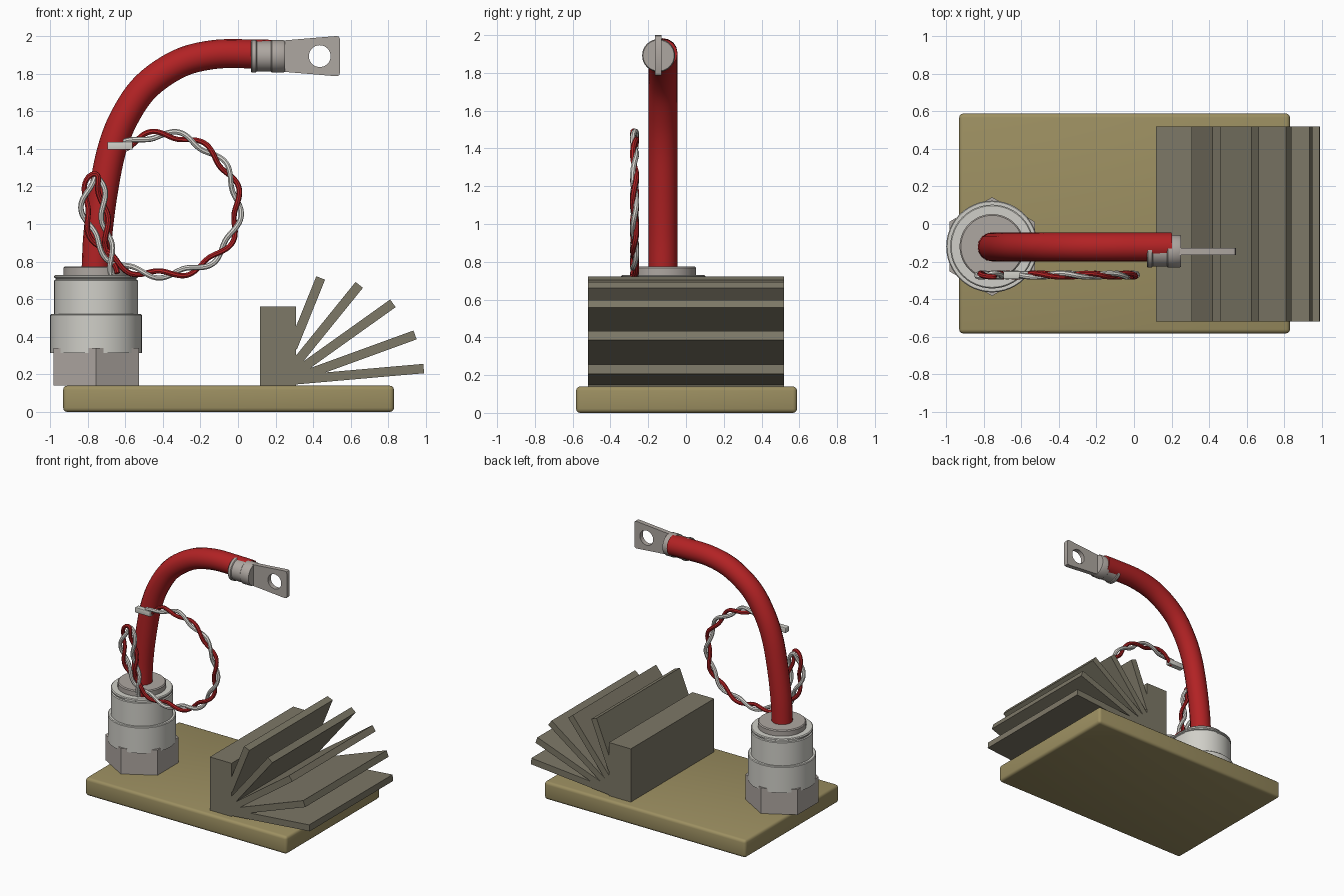
import bpy, bmesh
from math import sin, cos, pi, radians
from mathutils import Vector

cube = bpy.data.objects.get("Cube")
if cube:
    bpy.data.objects.remove(cube, do_unlink=True)


def material(name, rgb):
    lin = [((c / 255 + 0.055) / 1.055) ** 2.4 for c in rgb] + [1.0]
    m = bpy.data.materials.new(name)
    m.use_nodes = True
    m.diffuse_color = lin
    m.node_tree.nodes["Principled BSDF"].inputs["Base Color"].default_value = lin
    return m


RED = material("red insulation", (178, 34, 36))
WHITE = material("white insulation", (222, 220, 214))
LIGHT = material("light ceramic grey", (208, 207, 200))
METAL = material("metal grey", (174, 167, 161))
OLIVE = material("olive board", (156, 143, 97))
FIN = material("dark fin grey", (125, 120, 103))


def activate(ob):
    bpy.ops.object.select_all(action='DESELECT')
    ob.select_set(True)
    bpy.context.view_layer.objects.active = ob


def finish(ob, mat, smooth=True):
    if not ob.data.materials:
        ob.data.materials.append(mat)
    activate(ob)
    if ob.type == 'CURVE':
        bpy.ops.object.convert(target='MESH')
    if smooth:
        bpy.ops.object.shade_smooth_by_angle(angle=radians(35))
    return bpy.context.object


def add(name, data):
    ob = bpy.data.objects.new(name, data)
    bpy.context.collection.objects.link(ob)
    return ob


def mesh_from(name, bm):
    bmesh.ops.recalc_face_normals(bm, faces=bm.faces)
    me = bpy.data.meshes.new(name)
    bm.to_mesh(me)
    bm.free()
    return add(name, me)


def box(name, centre, size, mat, bevel=0, tilt=0):
    bm = bmesh.new()
    bmesh.ops.create_cube(bm, size=1)
    bmesh.ops.scale(bm, vec=size, verts=bm.verts)
    if bevel:
        bmesh.ops.bevel(bm, geom=bm.edges[:], offset=bevel, segments=3,
                        profile=0.5, affect='EDGES')
    ob = mesh_from(name, bm)
    ob.location = centre
    ob.rotation_euler.y = -tilt
    return finish(ob, mat, smooth=bool(bevel))


def lathe(name, profile, mat, centre, sides=48, along_x=False):
    """Closed solid of revolution from (radius, height) pairs."""
    bm = bmesh.new()
    rings = []
    for r, h in profile:
        angles = [pi / 2 + 2 * pi * i / sides for i in range(sides)]
        rings.append([bm.verts.new((r * cos(a), r * sin(a), h)) for a in angles])
    for a, b in zip(rings, rings[1:]):
        for i in range(sides):
            j = (i + 1) % sides
            bm.faces.new((a[i], a[j], b[j], b[i]))
    bm.faces.new(rings[0])
    bm.faces.new(rings[-1])
    ob = mesh_from(name, bm)
    ob.location = centre
    if along_x:
        ob.rotation_euler.y = pi / 2
    return finish(ob, mat)


def spline_points(ctrl, steps=12):
    """Smooth path through the control points."""
    p = [Vector(c) for c in ctrl]
    p = [2 * p[0] - p[1]] + p + [2 * p[-1] - p[-2]]
    out = []
    for a, b, c, d in zip(p, p[1:], p[2:], p[3:]):
        for k in range(steps):
            t = k / steps
            out.append(0.5 * (2 * b + (c - a) * t + (2 * a - 5 * b + 4 * c - d) * t ** 2
                              + (3 * b - a - 3 * c + d) * t ** 3))
    return out + [p[-2]]


def tube(name, pts, radius, mat, detail):
    cu = bpy.data.curves.new(name, 'CURVE')
    cu.dimensions = '3D'
    cu.bevel_depth = radius
    cu.bevel_resolution = detail
    cu.use_fill_caps = True
    sp = cu.splines.new('POLY')
    sp.points.add(len(pts) - 1)
    for q, v in zip(sp.points, pts):
        q.co = (*v, 1)
    return finish(add(name, cu), mat)


# Board
box("base_board", (-0.05, 0.003, 0.07), (1.76, 1.17, 0.14), OLIVE, bevel=0.022)

# Heat sink: block and fanned fins (tip x, tip z, angle, length)
box("heat_sink_block", (0.213, 0, 0.35), (0.19, 1.04, 0.42), FIN)
fins = [(0.988, 0.231, 5, 0.70), (0.942, 0.41, 20, 0.70), (0.824, 0.578, 35.5, 0.66),
        (0.645, 0.676, 51, 0.58), (0.44, 0.713, 68, 0.40)]
for i, (x, z, deg, length) in enumerate(fins):
    a = radians(deg)
    box(f"heat_sink_fin_{i + 1}", (x - cos(a) * length / 2, 0, z - sin(a) * length / 2),
        (length, 1.04, 0.05), FIN, tilt=a)

# Stud housing: hex nut, stepped body, top boss
axis = (-0.755, -0.12, 0)
lathe("hex_nut", [(0.263, 0.14), (0.263, 0.34)], METAL, axis, sides=6)
lathe("housing_body", [(0.244, 0.315), (0.244, 0.515), (0.239, 0.52), (0.223, 0.52),
                       (0.223, 0.70), (0.215, 0.704), (0.215, 0.711), (0.223, 0.715),
                       (0.223, 0.724), (0.217, 0.73)], LIGHT, axis)
lathe("housing_boss", [(0.173, 0.72), (0.173, 0.768), (0.166, 0.775)], METAL, axis)

# Main cable
cable = [(-0.755, 0.76), (-0.745, 0.95), (-0.715, 1.18), (-0.67, 1.40), (-0.6, 1.575),
         (-0.487, 1.735), (-0.31, 1.855), (-0.125, 1.902), (0.07, 1.905), (0.2, 1.902)]
tube("main_cable", spline_points([(x, -0.122, z) for x, z in cable], 6), 0.077, RED, 6)

# Cable lug: crimp barrel and drilled blade
lathe("lug_barrel", [(0.083, 0.07), (0.087, 0.075), (0.087, 0.095), (0.081, 0.1),
                     (0.081, 0.175), (0.087, 0.18), (0.087, 0.24), (0.082, 0.25)],
      METAL, (0, -0.145, 1.892), along_x=True)
cu = bpy.data.curves.new("lug_blade", 'CURVE')
cu.dimensions = '2D'
cu.fill_mode = 'BOTH'
cu.extrude = 0.018
half = [(0.2, -0.08), (0.25, -0.084), (0.525, -0.107), (0.537, -0.103), (0.542, -0.092)]
outline = half + [(x, -z) for x, z in reversed(half)]
hole = [(0.435 + 0.058 * cos(2 * pi * i / 32), 0.058 * sin(2 * pi * i / 32)) for i in range(32)]
for loop in (outline, hole):
    sp = cu.splines.new('POLY')
    sp.points.add(len(loop) - 1)
    sp.use_cyclic_u = True
    for q, (x, z) in zip(sp.points, loop):
        q.co = (x, z, 0, 1)
blade = add("lug_blade", cu)
blade.location = (0, -0.147, 1.893)
blade.rotation_euler.x = pi / 2
finish(blade, METAL)

# Twisted pair of thin wires, looped beside the cable
loop = [(-0.60, 1.42), (-0.49, 1.465), (-0.39, 1.478), (-0.26, 1.452), (-0.125, 1.365),
        (-0.03, 1.235), (0.0, 1.085), (-0.03, 0.94), (-0.125, 0.82), (-0.26, 0.75),
        (-0.44, 0.732), (-0.6, 0.768), (-0.72, 0.86), (-0.795, 0.99), (-0.818, 1.12),
        (-0.79, 1.225), (-0.752, 1.255), (-0.725, 1.17), (-0.70, 0.96), (-0.66, 0.735)]
path = spline_points([(x, -0.272, z) for x, z in loop], 12)
for name, mat, phase in (("red_twisted_wire", RED, 0), ("white_twisted_wire", WHITE, pi)):
    s, strand = 0, []
    for i, v in enumerate(path):
        before, after = path[max(i - 1, 0)], path[min(i + 1, len(path) - 1)]
        t = (after - before).normalized()
        s += (v - before).length
        a = 2 * pi * s / 0.29 + phase
        strand.append(v + Vector((t.z, 0, -t.x)) * 0.019 * cos(a)
                      + Vector((0, 0.010 * sin(a), 0)))
    tube(name, strand, 0.0145, mat, 2)

# Crimp sleeve on the free end of the pair
box("wire_sleeve", (-0.628, -0.272, 1.416), (0.134, 0.042, 0.042), LIGHT, bevel=0.005)
